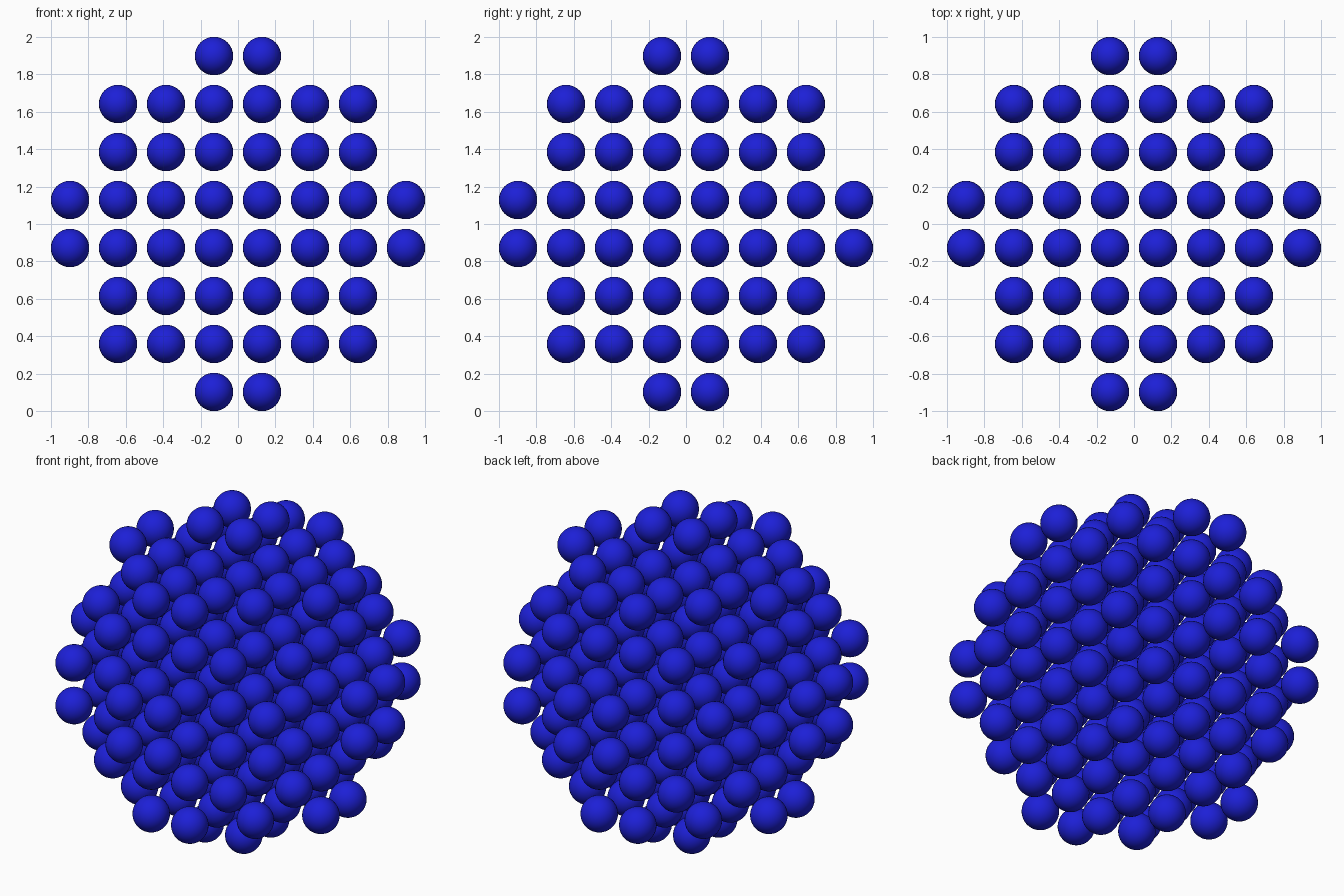
import bpy, bmesh
from itertools import product

if "Cube" in bpy.data.objects:
    bpy.data.objects.remove(bpy.data.objects["Cube"])

HALF = 2 / 15.6          # half the lattice spacing
RADIUS = 0.8 * HALF      # sphere radius
CENTRE_Z = 1.0
LIMIT = 51               # squared cut-off distance, in half spacings

blue = bpy.data.materials.new("blue")
blue.diffuse_color = (0.012, 0.014, 0.68, 1)
blue.use_nodes = True
blue.node_tree.nodes["Principled BSDF"].inputs["Base Color"].default_value = blue.diffuse_color

# One smooth sphere mesh shared by the whole lattice
mesh = bpy.data.meshes.new("lattice_sphere")
bm = bmesh.new()
bmesh.ops.create_uvsphere(bm, u_segments=32, v_segments=16, radius=RADIUS)
for face in bm.faces:
    face.smooth = True
bm.to_mesh(mesh)
bm.free()
mesh.materials.append(blue)

# Cubic lattice of spheres, clipped to a ball
steps = range(-7, 8, 2)
for x, y, z in product(steps, repeat=3):
    if x * x + y * y + z * z <= LIMIT:
        ball = bpy.data.objects.new("lattice_sphere", mesh)
        ball.location = (x * HALF, y * HALF, z * HALF + CENTRE_Z)
        bpy.context.collection.objects.link(ball)
